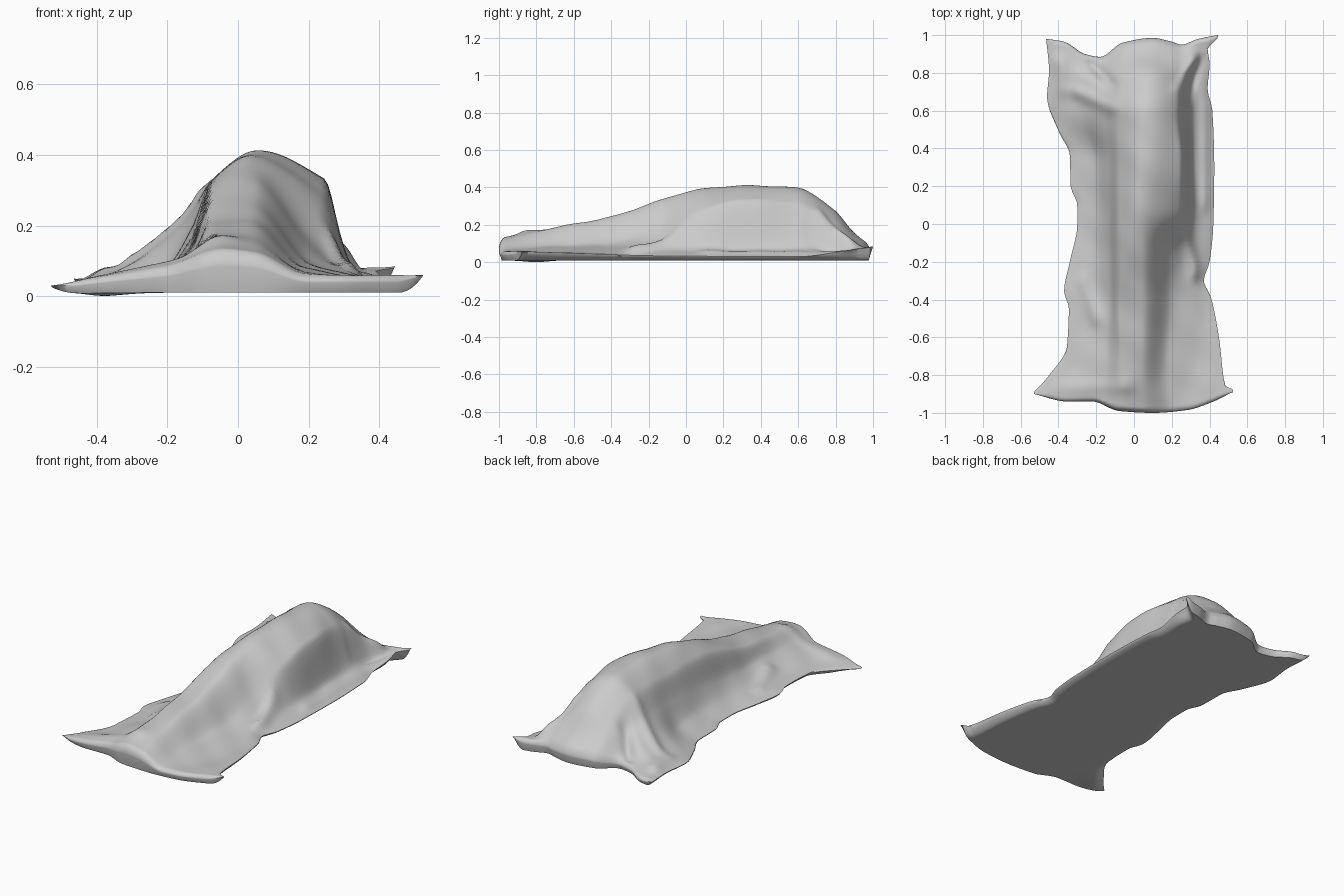
import bpy, bmesh, math
from mathutils import Vector

cube = bpy.data.objects.get("Cube")
if cube:
    bpy.data.objects.remove(cube, do_unlink=True)


def smooth_curve(points, t):
    """Monotone cubic through sorted (position, value) points."""
    if t <= points[0][0]:
        return points[0][1]
    if t >= points[-1][0]:
        return points[-1][1]
    count = len(points)
    steps = [(b[1] - a[1]) / max(b[0] - a[0], 1e-5) for a, b in zip(points, points[1:])]

    def slope(i):
        if i == 0 or i == count - 1:
            return steps[0] if i == 0 else steps[-1]
        p, q = steps[i - 1], steps[i]
        return 0 if p * q <= 0 else 2 * p * q / (p + q)

    k = next(i for i in range(count - 1) if t <= points[i + 1][0])
    (x0, y0), (x1, y1) = points[k], points[k + 1]
    h = max(x1 - x0, 1e-5)
    f = (t - x0) / h
    g = 1 - f
    return (y0 * (1 + 2 * f) * g * g + slope(k) * h * f * g * g
            + y1 * f * f * (1 + 2 * g) - slope(k + 1) * h * f * f * g)


# Outline of the cloth seen from above
left_edge = [(-1, -.53), (-.86, -.45), (-.67, -.355), (-.45, -.345), (-.36, -.37), (-.2, -.34),
             (0, -.3), (.1, -.3), (.2, -.335), (.37, -.34), (.5, -.4), (.68, -.46), (.82, -.45), (1, -.465)]
right_edge = [(-1, .525), (-.94, .485), (-.62, .45), (-.4, .41), (-.3, .37), (-.2, .4),
              (0, .42), (.3, .425), (.6, .415), (.72, .39), (.85, .4), (.94, .39), (1, .445)]
front_edge = [(-.53, .9), (-.35, .94), (-.22, .94), (-.08, .99), (.1, 1), (.28, .985), (.42, .94), (.52, .89)]
back_edge = [(-.46, .98), (-.37, .965), (-.26, .9), (-.18, .885), (-.06, .96), (.1, .985),
             (.2, .965), (.25, .95), (.34, .98), (.44, 1)]

# Height of the hem along each long side
left_hem = [(-1, .03), (-.6, .045), (0, .03), (.6, .035), (1, .05)]
right_hem = [(-1, .06), (-.5, .045), (-.2, .035), (.6, .03), (.85, .06), (1, .085)]

# Cross-sections along the length: position, then (across, height) pairs
sections = [
    (-1, [(-.4, .055), (-.2, .085), (-.04, .13), (.05, .12), (.2, .06), (.4, .06)]),
    (-.75, [(-.3, .06), (-.15, .11), (-.06, .175), (.04, .175), (.18, .08), (.35, .055)]),
    (-.4, [(-.25, .06), (-.13, .12), (-.08, .22), (.04, .245), (.2, .1), (.33, .06)]),
    (-.15, [(-.22, .065), (-.13, .15), (-.08, .29), (.04, .33), (.2, .16), (.32, .07)]),
    (.08, [(-.2, .075), (-.13, .18), (-.08, .32), (.04, .39), (.24, .28), (.33, .08)]),
    (.35, [(-.21, .08), (-.13, .2), (-.08, .32), (.05, .41), (.245, .335), (.32, .07)]),
    (.6, [(-.3, .09), (-.16, .21), (-.07, .33), (.06, .4), (.22, .32), (.32, .075)]),
    (.8, [(-.33, .08), (-.18, .16), (-.05, .24), (.08, .28), (.25, .19), (.32, .075)]),
    (.91, [(-.36, .06), (-.2, .09), (-.05, .15), (.08, .16), (.3, .12), (.36, .07)]),
    (1, [(-.38, .05), (-.2, .055), (-.03, .085), (.1, .09), (.24, .08), (.36, .085)]),
]

# Creases: start, end, height, width
creases = [
    ((.23, .72), (.4, .97), .02, .03),
    ((.28, .66), (.36, .88), -.02, .025),
    ((-.12, .62), (-.3, .7), .025, .035),
    ((-.12, .74), (-.22, .85), -.03, .03),
    ((-.38, .72), (-.4, .85), .02, .05),
    ((-.05, -.86), (-.42, -.89), .012, .05),
    ((.27, -.05), (.33, -.27), .03, .03),
    ((-.2, -.5), (-.27, -.3), .015, .035),
    ((.38, .1), (.38, .7), .015, .025),
]


def crease_height(x, y):
    total = 0
    p = Vector((x, y))
    for start, end, height, width in creases:
        a, b = Vector(start), Vector(end)
        f = min(1, max(0, (p - a).dot(b - a) / (b - a).length_squared))
        total += height * math.exp(-((p - a.lerp(b, f)).length / width) ** 2)
    return total


rows, columns = 110, 72


def section_at(s, lo, hi):
    pairs = []
    for i in range(6):
        x = smooth_curve([(pos, pts[i][0]) for pos, pts in sections], s)
        z = smooth_curve([(pos, pts[i][1]) for pos, pts in sections], s)
        pairs.append((min(max(x, lo + .02), hi - .02), z))
    return [(lo, smooth_curve(left_hem, s))] + pairs + [(hi, smooth_curve(right_hem, s))]


def lengthwise(s, x):
    reach = smooth_curve(front_edge if s < 0 else back_edge, x)
    return s * (1 + (reach - 1) * s * s)


# Draped upper surface and flat underside with upturned borders
bm = bmesh.new()
top, under = [], []
for r in range(rows + 1):
    s = math.sin(math.pi * (r / rows - .5))
    lo, hi = smooth_curve(left_edge, s), smooth_curve(right_edge, s)
    profile = section_at(s, lo, hi)
    end = max(0, (abs(s) - .97) / .03)
    lip = .65 + .35 * math.sqrt(max(0, 1 - end * end))
    top_row, under_row = [], []
    for c in range(columns + 1):
        u = c / columns
        x = lo + (hi - lo) * u
        y = lengthwise(s, x)
        inside = min(1, 12 * u * (1 - u)) * min(1, 8 * (1 - abs(s)))
        border = max(0, abs(2 * u - 1) * 8 - 7)
        z = smooth_curve(profile, x) * (lip + (1 - lip) * border)
        z += crease_height(x, y) * inside
        z += .004 * inside * math.sin(23 * x + 9 * y) * math.sin(17 * y - 6 * x)
        top_row.append(bm.verts.new((x, y, max(z, .02))))
        hem = profile[0 if u < .5 else -1][1]
        dip = .01 * math.exp(-((x + .4) ** 2 + (y + .8) ** 2) / .01)
        base = .01 - dip * (1 - border) + (hem - .015) * border ** 2
        under_row.append(bm.verts.new((x * .995, y * .985, base)))
    top.append(top_row)
    under.append(under_row)

for r in range(rows):
    for c in range(columns):
        bm.faces.new((top[r][c], top[r][c + 1], top[r + 1][c + 1], top[r + 1][c]))
        bm.faces.new((under[r][c], under[r + 1][c], under[r + 1][c + 1], under[r][c + 1]))

# Hem joining the two layers
for r in range(rows):
    for c in (0, columns):
        bm.faces.new((top[r][c], top[r + 1][c], under[r + 1][c], under[r][c]))
for c in range(columns):
    for r in (0, rows):
        bm.faces.new((top[r][c], top[r][c + 1], under[r][c + 1], under[r][c]))
bmesh.ops.recalc_face_normals(bm, faces=bm.faces)

mesh = bpy.data.meshes.new("draped_cloth")
bm.to_mesh(mesh)
bm.free()
cloth = bpy.data.objects.new("draped_cloth", mesh)
bpy.context.collection.objects.link(cloth)

# Single cloth colour
grey = bpy.data.materials.new("light_grey_cloth")
grey.use_nodes = True
colour = (.6, .6, .6, 1)
grey.diffuse_color = colour
grey.node_tree.nodes["Principled BSDF"].inputs["Base Color"].default_value = colour
mesh.materials.append(grey)

bpy.ops.object.select_all(action="DESELECT")
cloth.select_set(True)
bpy.context.view_layer.objects.active = cloth
bpy.ops.object.shade_smooth_by_angle(angle=math.radians(50))
